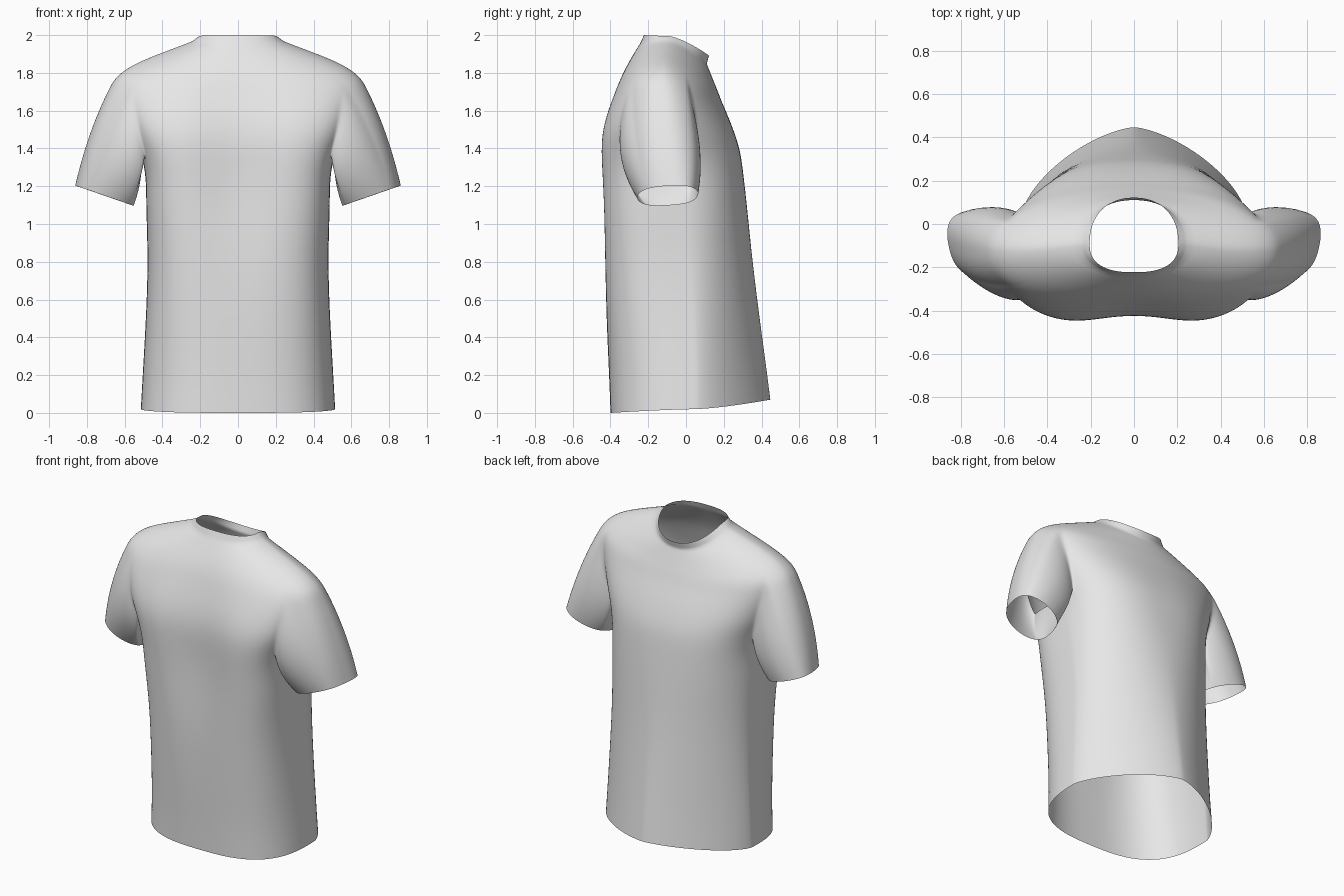
import bpy, bmesh, math
from mathutils import Vector

if "Cube" in bpy.data.objects:
    bpy.data.objects.remove(bpy.data.objects["Cube"])

COLS = 72
# Rings: half width, side y, back y, front y, side z, back z, front z, back power, front power, armhole narrowing
RINGS = [
    (.515, .05, -.400, .447, .02, .00, .07, 2.8, 1.5, 0),
    (.505, .05, -.407, .427, .20, .20, .23, 2.8, 1.5, 0),
    (.490, .04, -.420, .394, .45, .45, .47, 3.0, 1.6, 0),
    (.475, .02, -.438, .352, .80, .80, .80, 3.3, 1.8, .05),
    (.487, -.03, -.450, .325, 1.08, 1.08, 1.08, 3.6, 2.1, .15),
    (.485, -.07, -.460, .305, 1.25, 1.26, 1.26, 3.8, 2.4, .25),
    (.510, -.10, -.464, .290, 1.36, 1.38, 1.38, 3.9, 2.5, .29),   # underarm
    (.560, -.12, -.456, .262, 1.47, 1.48, 1.47, 3.8, 2.5, .18),
    (.605, -.12, -.430, .228, 1.59, 1.58, 1.56, 3.4, 2.3, .10),
    (.645, -.12, -.396, .190, 1.70, 1.67, 1.645, 2.9, 2.1, .07),
    (.650, -.12, -.367, .168, 1.778, 1.745, 1.705, 2.5, 2.0, .07),  # shoulder end
    (.560, -.12, -.338, .147, 1.845, 1.81, 1.755, 2.2, 1.9, .03),
    (.400, -.11, -.290, .125, 1.908, 1.89, 1.81, 2.0, 2.0, 0),
    (.245, -.09, -.245, .110, 1.966, 1.958, 1.848, 2.1, 2.1, 0),  # collar seam
    (.205, -.09, -.225, .122, 1.995, 2.00, 1.892, 2.5, 2.2, 0),   # collar edge
]
UNDERARM, SHOULDER, COLLAR = 6, 10, 13
FRONT_COLS, BACK_COLS = 6, 8     # armhole extent either side of the side line


def spow(v, p):
    return math.copysign(abs(v) ** p, v)


def ring_point(ring, i):
    a, ys, yb, yf, zs, zb, zf, pb, pf, warp = ring
    t = 2 * math.pi * i / COLS
    t -= warp * math.sin(2 * t)
    c, s = math.cos(t), math.sin(t)
    front = s > 0
    p = pf if front else pb
    y_end, z_end = (yf, zf) if front else (yb, zb)
    x = a * spow(c, 2 / p)
    k = abs(s) ** (2 / p) if abs(s) > 1e-6 else 0
    y = ys + (y_end - ys) * k
    z = zs + (z_end - zs) * k ** 1.4
    if not front:                # shallow hollow down the spine
        y += .05 * math.exp(-(x / .19) ** 2) * math.exp(-((z - 1.3) / .4) ** 2)
    return Vector((x, y, z))


# Torso and yoke
bm = bmesh.new()
grid = [[bm.verts.new(ring_point(r, i)) for i in range(COLS)] for r in RINGS]


def in_armhole(r, i):
    if not UNDERARM <= r < SHOULDER:
        return False
    right = -BACK_COLS <= (i if i < COLS // 2 else i - COLS) < FRONT_COLS
    h = COLS // 2
    left = h - FRONT_COLS <= i < h + BACK_COLS
    return right or left


for r in range(len(RINGS) - 1):
    for i in range(COLS):
        if not in_armhole(r, i):
            j = (i + 1) % COLS
            bm.faces.new((grid[r][i], grid[r][j], grid[r + 1][j], grid[r + 1][i]))


# Sleeves: loft from each armhole loop to an oblique cuff
def sleeve(side):
    def col(k):
        return (k if side > 0 else COLS // 2 - k) % COLS
    ks = list(range(-BACK_COLS, FRONT_COLS + 1))
    rows = range(UNDERARM + 1, SHOULDER)
    loop = [grid[UNDERARM][col(k)] for k in ks]
    loop += [grid[r][col(FRONT_COLS)] for r in rows]
    loop += [grid[SHOULDER][col(k)] for k in reversed(ks)]
    loop += [grid[r][col(-BACK_COLS)] for r in reversed(rows)]
    start = [v.co.copy() for v in loop]
    cuff = []
    for p in start:
        t = math.atan2((p.z - 1.57) / .2, (p.y + .125) / .21)
        u, w = spow(math.sin(t), .85), spow(math.cos(t), .85)
        q = Vector((side * (.707 + .150 * u + .03 * w), -.095 + .168 * w,
                    1.150 + .052 * u + .010 * w))
        cuff.append((q, u, w))
    prev = loop
    for f in (.12, .3, .5, .7, .88, 1):
        bulge = 4 * f * (1 - f)
        new = []
        for a, (b, u, w) in zip(start, cuff):
            p = a.lerp(b, f)
            p.x += side * bulge * (.020 * max(0, u) - .015 * max(0, -u))
            p.z += bulge * .015 * max(0, u)
            p.y += bulge * (.025 * max(0, w) - .04 * max(0, -w))
            new.append(bm.verts.new(p))
        for n in range(len(loop)):
            m = (n + 1) % len(loop)
            bm.faces.new((prev[n], prev[m], new[m], new[n]))
        prev = new


sleeve(1)
sleeve(-1)
for v in [v for v in bm.verts if not v.link_faces]:
    bm.verts.remove(v)
bmesh.ops.recalc_face_normals(bm, faces=bm.faces)

# Crisp seam under the collar band
crease = bm.edges.layers.float.new("crease_edge")
for i in range(COLS):
    e = bm.edges.get((grid[COLLAR][i], grid[COLLAR][(i + 1) % COLS]))
    e[crease] = .8

mesh = bpy.data.meshes.new("tee_shirt")
bm.to_mesh(mesh)
bm.free()
shirt = bpy.data.objects.new("tee_shirt", mesh)
bpy.context.collection.objects.link(shirt)

# Cloth colour and smoothing
cloth = bpy.data.materials.new("light grey cloth")
cloth.diffuse_color = (.8, .8, .8, 1)
cloth.use_nodes = True
cloth.node_tree.nodes["Principled BSDF"].inputs["Base Color"].default_value = cloth.diffuse_color
mesh.materials.append(cloth)
mesh.shade_smooth()
sub = shirt.modifiers.new("smooth", 'SUBSURF')
sub.levels = sub.render_levels = 2
